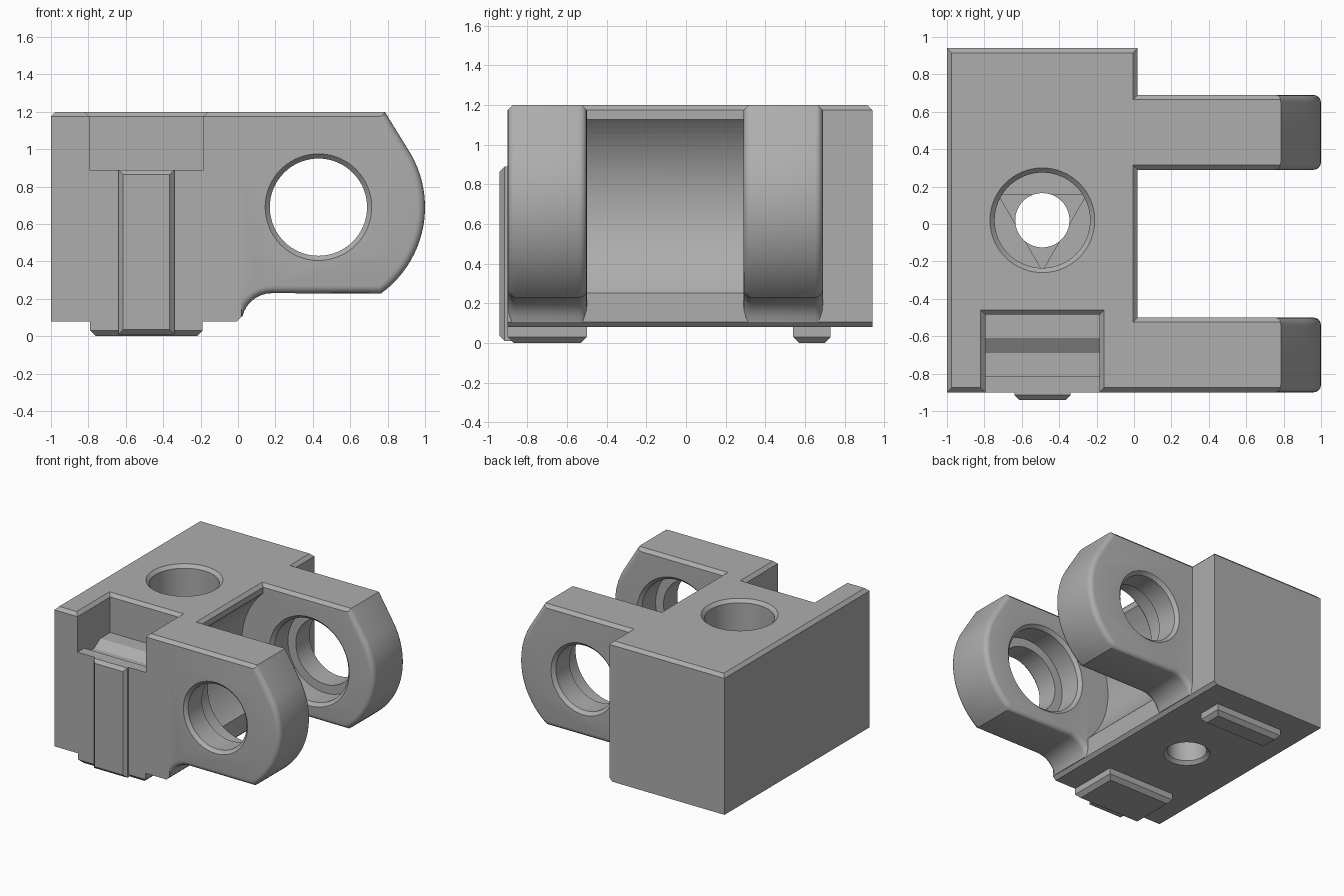
import bpy, bmesh
from math import sin, cos, radians, tau
from mathutils import Vector

if "Cube" in bpy.data.objects:
    bpy.data.objects.remove(bpy.data.objects["Cube"], do_unlink=True)

GREY = (0.42, 0.42, 0.42, 1.0)
mat = bpy.data.materials.new("plain_grey")
mat.use_nodes = True
mat.diffuse_color = GREY
mat.node_tree.nodes["Principled BSDF"].inputs["Base Color"].default_value = GREY

BEVEL = 0.025
FRONT, BACK, LEFT, RIGHT, TOP, FLOOR = -0.9, 0.94, -1.0, 0.02, 1.2, 0.08
PIN = Vector((0.43, 0, 0.69))     # axis of the hinge pin
BORE = Vector((-0.49, 0.02, 0))   # axis of the screw bore


def loft(name, rings):
    """Closed solid through rings of equal point count."""
    bm = bmesh.new()
    rows = [[bm.verts.new(p) for p in ring] for ring in rings]
    n = len(rows[0])
    for a, b in zip(rows, rows[1:]):
        for i in range(n):
            j = (i + 1) % n
            bm.faces.new((a[i], a[j], b[j], b[i]))
    bm.faces.new(rows[0])
    bm.faces.new(rows[-1])
    bmesh.ops.recalc_face_normals(bm, faces=bm.faces[:])
    mesh = bpy.data.meshes.new(name)
    bm.to_mesh(mesh)
    bm.free()
    mesh.materials.append(mat)
    obj = bpy.data.objects.new(name, mesh)
    bpy.context.collection.objects.link(obj)
    return obj


def prism(name, pts, axis, lo, hi):
    place = {"x": lambda u, v, h: (h, u, v),
             "y": lambda u, v, h: (u, h, v),
             "z": lambda u, v, h: (u, v, h)}[axis]
    return loft(name, [[place(u, v, h) for u, v in pts] for h in (lo, hi)])


def rect(x0, x1, y0, y1, z, grow=0.0):
    x0, x1, y0, y1 = x0 - grow, x1 + grow, y0 - grow, y1 + grow
    return [(x0, y0, z), (x1, y0, z), (x1, y1, z), (x0, y1, z)]


def lathe(name, profile, origin, axis, sides=64):
    """Revolve (radius, distance) pairs around an axis."""
    axis = Vector(axis)
    u = Vector((1, 0, 0))
    v = axis.cross(u)
    return loft(name, [[origin + axis * h + u * r * cos(tau * i / sides)
                        + v * r * sin(tau * i / sides) for i in range(sides)]
                       for r, h in profile])


def edit(obj, action):
    bm = bmesh.new()
    bm.from_mesh(obj.data)
    action(bm)
    bmesh.ops.recalc_face_normals(bm, faces=bm.faces[:])
    bm.to_mesh(obj.data)
    bm.free()


def chamfer(obj, point, normal):
    """Slice off everything beyond a plane and cap the cut."""
    def cut(bm):
        bmesh.ops.bisect_plane(bm, geom=bm.verts[:] + bm.edges[:] + bm.faces[:],
                               plane_co=point, plane_no=normal, clear_outer=True)
        bmesh.ops.holes_fill(bm, edges=[e for e in bm.edges if e.is_boundary], sides=0)
    edit(obj, cut)


def combine(target, tool, operation):
    mod = target.modifiers.new(operation, "BOOLEAN")
    mod.operation, mod.object, mod.solver = operation, tool, "EXACT"
    bpy.context.view_layer.objects.active = target
    bpy.ops.object.modifier_apply(modifier=mod.name)
    bpy.data.objects.remove(tool, do_unlink=True)


# Main block with chamfered top rim
body = loft("hinge_body", [rect(LEFT, RIGHT, FRONT, BACK, z) for z in (FLOOR, TOP)])
low = TOP - BEVEL
for point, normal in (((LEFT, 0, low), (-1, 0, 1)), ((RIGHT, 0, low), (1, 0, 1)),
                      ((0, FRONT, low), (0, -1, 1)), ((0, BACK, low), (0, 1, 1)),
                      ((RIGHT, 0, FLOOR + BEVEL), (1, 0, -1))):
    chamfer(body, point, normal)

# Round clearance between the arms
combine(body, lathe("clearance", [(0.6, -0.5), (0.6, 0.29)], PIN, (0, 1, 0), 96), "DIFFERENCE")


# Hinge arms
def arm(name, y0, y1):
    pts = [(-0.2, 0.105), (-0.2, TOP), (0.785, TOP)]
    pts += [(PIN.x + 0.57 * cos(radians(a)), PIN.z + 0.57 * sin(radians(a)))
            for a in range(30, -55, -4)]
    pts += [(0.18 + 0.16 * cos(radians(a)), 0.07 + 0.16 * sin(radians(a)))
            for a in range(90, 169, 11)]
    obj = prism(name, pts, "y", y0, y1)

    def round_rim(bm):
        rim = [e for e in bm.edges
               if abs(e.verts[0].co.y - e.verts[1].co.y) < 0.001
               and min(v.co.z for v in e.verts) < TOP - 0.01
               and max(v.co.x for v in e.verts) > 0.0
               and min(v.co.x for v in e.verts) > -0.1]
        bmesh.ops.bevel(bm, geom=rim, offset=0.04, segments=4, profile=0.5, affect="EDGES")
    edit(obj, round_rim)
    chamfer(obj, (0, y0, low), (0, -1, 1))
    chamfer(obj, (0, y1, low), (0, 1, 1))
    return obj


# Pin hole: narrow outside, counterbored inside
pin_hole = [(0.31, -0.025), (0.26, 0.025), (0.26, 0.2), (0.33, 0.2), (0.33, 0.375), (0.38, 0.425)]
for name, y0, y1, outer, way in (("front_arm", -0.9, -0.5, -0.9, 1), ("back_arm", 0.29, 0.69, 0.69, -1)):
    part = arm(name, y0, y1)
    hole = lathe("pin_hole", pin_hole, PIN + Vector((0, outer, 0)), (0, way, 0))
    combine(part, hole, "DIFFERENCE")
    combine(body, part, "UNION")

# Feet under the block
for name, y0, y1 in (("front_foot", FRONT, -0.5), ("back_foot", 0.54, 0.73)):
    foot = loft(name, [rect(-0.79, -0.19, y0, y1, 0.2), rect(-0.79, -0.19, y0, y1, 0.03),
                       rect(-0.79, -0.19, y0, y1, 0, -0.03)])
    combine(body, foot, "UNION")

# Upright rib on the front
rib = loft("front_rib", [rect(-0.64, -0.34, -0.94, -0.8, z) for z in (0.01, 0.89)])
for point, normal in (((-0.64, -0.915, 0), (-1, -1, 0)), ((-0.34, -0.915, 0), (1, -1, 0)),
                      ((0, -0.915, 0.89), (0, -1, 1)), ((0, -0.915, 0.01), (0, -1, -1))):
    chamfer(rib, point, normal)
combine(body, rib, "UNION")

# Front notch with flared rim, and the groove in its floor
notch = loft("notch", [rect(-0.795, -0.185, -1.0, -0.485, 0.89), rect(-0.795, -0.185, -1.0, -0.485, low),
                       rect(-0.795, -0.185, -1.0, -0.485, TOP + BEVEL, 2 * BEVEL)])
combine(body, notch, "DIFFERENCE")
groove = [(-0.815, 0.92), (-0.815, 0.84), (-0.69, 0.84), (-0.61, 0.89), (-0.61, 0.92)]
combine(body, prism("groove", groove, "x", -0.795, -0.185), "DIFFERENCE")

# Screw bore with countersunk ends and a triangular step
bore = [(0.19, 0.06), (0.145, 0.105), (0.145, 0.45), (0.255, 0.45), (0.255, low), (0.305, TOP + BEVEL)]
combine(body, lathe("screw_bore", bore, BORE, (0, 0, 1)), "DIFFERENCE")
triangle = [(BORE.x + 0.27 * cos(radians(a)), BORE.y + 0.27 * sin(radians(a))) for a in (30, 150, 270)]
combine(body, prism("bore_step", triangle, "z", 0.43, 0.46), "DIFFERENCE")

bpy.ops.object.select_all(action="DESELECT")
body.select_set(True)
bpy.context.view_layer.objects.active = body
bpy.ops.object.shade_smooth_by_angle(angle=radians(32))
